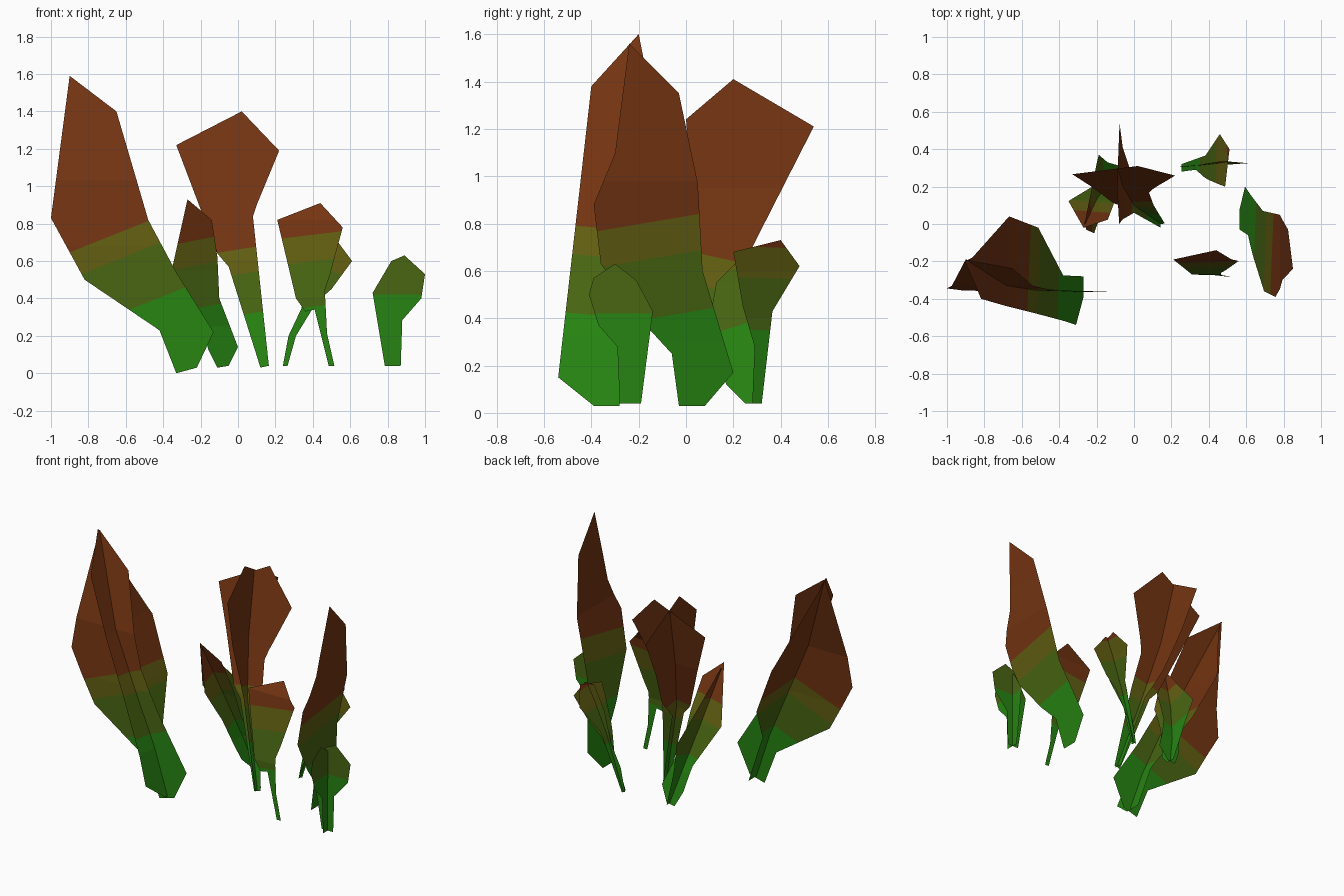
import bpy, bmesh
from mathutils import Vector

# Colours, from base to tip
COLOURS = [("leaf_green", (.02, .23, .006)), ("olive_green", (.065, .132, .006)),
           ("dry_olive", (.122, .113, .006)), ("rust_brown", (.175, .035, .006))]
MATS = []
for n, c in COLOURS:
    m = bpy.data.materials.new(n)
    m.diffuse_color = (*c, 1)
    MATS.append(m)


def spine_at(spine, z):
    """Point on the leaning midline at height z."""
    for a, b in zip(spine, spine[1:]):
        if z <= b[2] or b is spine[-1]:
            t = max(0, (z - a[2]) / (b[2] - a[2]))
            return Vector(a).lerp(Vector(b), t)


def cut(bm, co, no):
    bmesh.ops.bisect_plane(bm, geom=bm.verts[:] + bm.edges[:] + bm.faces[:],
                           dist=1e-5, plane_co=co, plane_no=no)


def blade(name, spine, bands, side, outline):
    """Flat leaf card; side 'x' spreads along x, 'y' along y, following the spine."""
    bm = bmesh.new()
    across = 0 if side == 'x' else 1
    def place(u, z):
        p = [0, 0, z]
        p[across] = u
        return p
    bm.faces.new([bm.verts.new(place(u, z)) for u, z in outline])
    bmesh.ops.triangulate(bm, faces=bm.faces[:])
    for p in spine[1:-1]:                      # bend lines
        cut(bm, (0, 0, p[2]), (0, 0, 1))
    for v in bm.verts:
        v.co[1 - across] = spine_at(spine, v.co.z)[1 - across]
    # colour bands run square to the direction of growth
    axis = (Vector(spine[-1]) - Vector(spine[0])).normalized()
    levels = [spine_at(spine, h) for h in bands]
    for co in levels:
        cut(bm, co, axis)
    for f in bm.faces:
        c = f.calc_center_median()
        f.material_index = sum((c - co).dot(axis) > 0 for co in levels)
    me = bpy.data.meshes.new(name)
    bm.to_mesh(me)
    bm.free()
    for m in MATS:
        me.materials.append(m)
    bpy.context.collection.objects.link(bpy.data.objects.new(name, me))


def plant(name, spine, bands, **cards):
    for side, outline in cards.items():
        blade(f"{name}_blade_{side}", spine, bands, side, outline)


# Big leaning plant on the left
plant("tall_left_plant",
      [(-.26, -.365, 0), (-.37, -.36, .33), (-.52, -.355, .68), (-.68, -.33, 1.03), (-.9, -.19, 1.59)],
      (.41, .66, .78),
      x=[(-.33, 0), (-.22, .03), (-.13, .22), (-.33, .54), (-.48, .82), (-.55, 1.0), (-.65, 1.4),
         (-.9, 1.59), (-.88, 1.24), (-1, .83), (-.82, .5), (-.42, .23)],
      y=[(-.39, .03), (-.28, .03), (-.275, .35), (-.02, .66), (.04, 1.0), (-.18, 1.5), (-.2, 1.6),
         (-.4, 1.38), (-.44, 1.0), (-.45, .65), (-.54, .15)])

# Small plant leaning forward behind it
plant("small_left_plant",
      [(-.07, .28, .03), (-.13, .23, .25), (-.2, .13, .55), (-.27, -.02, .93)],
      (.36, .58, .71),
      x=[(-.11, .03), (-.05, .04), (0, .14), (-.1, .4), (-.11, .62), (-.14, .82), (-.27, .93),
         (-.26, .72), (-.35, .57), (-.2, .3), (-.16, .13)],
      y=[(.25, .04), (.31, .04), (.33, .3), (.37, .5), (.2, .68), (0, .9), (-.03, .85),
         (-.05, .62), (.07, .4), (.17, .12)])

# Fan-shaped plant in the middle
plant("middle_fan_plant",
      [(.145, 0, .03), (0, .1, .6), (-.06, .2, .95), (-.09, .31, 1.4)],
      (.32, .53, .66),
      x=[(.12, .03), (.165, .04), (.02, .65), (.1, .9), (.22, 1.19), (.02, 1.4), (-.33, 1.22),
         (-.19, .9), (-.11, .64), (-.05, .57)],
      y=[(-.02, .04), (.04, .04), (.13, .55), (.28, .7), (.54, 1.21), (.2, 1.41), (0, 1.24),
         (.03, .9), (.06, .6)])

# Short front plant, single blade
plant("front_plant",
      [(.5, -.28, .03), (.42, -.27, .4), (.39, -.19, .82), (.39, -.14, .91)],
      (.36, .6, .74),
      x=[(.485, .04), (.515, .04), (.44, .37), (.49, .52), (.53, .68), (.56, .78), (.44, .91),
         (.21, .82), (.27, .6), (.31, .4), (.36, .33), (.41, .34)])

# Short back plant
plant("back_plant",
      [(.25, .305, .03), (.37, .315, .4), (.45, .325, .6), (.52, .335, .75)],
      (.35, .57, .7),
      x=[(.24, .04), (.265, .04), (.31, .2), (.42, .38), (.5, .45), (.61, .6), (.52, .72),
         (.45, .72), (.38, .55), (.35, .37), (.27, .2)],
      y=[(.28, .04), (.32, .04), (.32, .2), (.36, .42), (.48, .62), (.4, .73), (.2, .68),
         (.24, .45), (.29, .28)])

# Tall right plant, single blade seen edge-on from the front
plant("tall_right_plant",
      [(.565, .03, .03), (.62, .02, .3), (.7, -.1, .65), (.78, -.15, .98), (.81, -.18, 1.24), (.85, -.24, 1.56)],
      (.42, .66, .81),
      y=[(-.03, .03), (.08, .03), (.2, .17), (.07, .6), (.05, .97), (-.03, 1.35), (-.24, 1.56),
         (-.25, 1.33), (-.29, 1.12), (-.39, .88), (-.36, .63), (-.17, .37), (-.06, .25)])

# Small upright plant at the far right, all green
plant("small_right_plant",
      [(.83, -.23, .03), (.83, -.23, .64)],
      (.42,),
      x=[(.785, .04), (.87, .04), (.875, .28), (.98, .4), (1, .53), (.89, .63), (.82, .6),
         (.72, .43), (.79, .28)],
      y=[(-.28, .04), (-.19, .04), (-.2, .27), (-.14, .43), (-.21, .56), (-.3, .63), (-.39, .57),
         (-.41, .5), (-.37, .37), (-.29, .28)])
